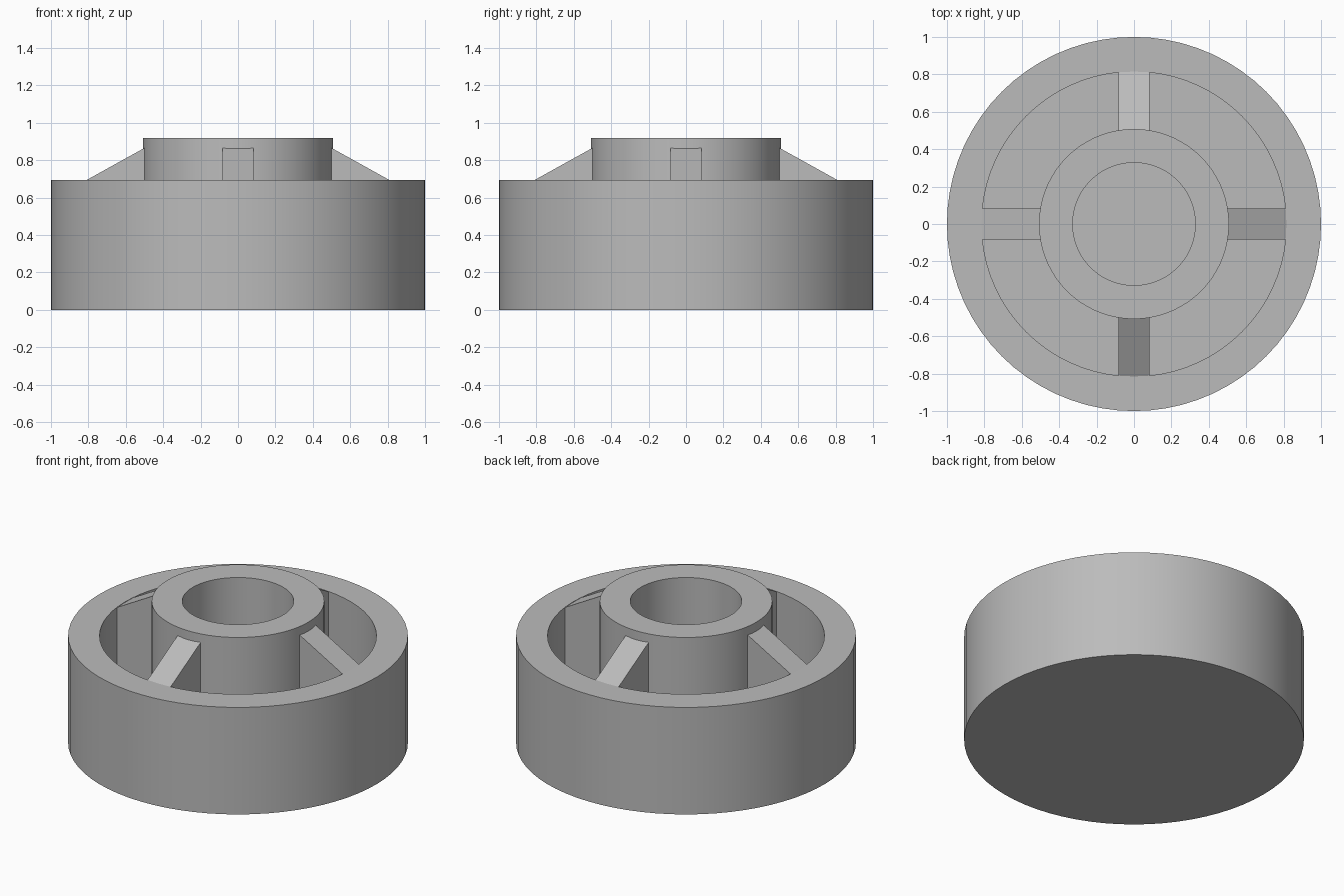
import bpy, bmesh, math
from mathutils import Matrix, Vector

if "Cube" in bpy.data.objects:
    bpy.data.objects.remove(bpy.data.objects["Cube"])

SEGMENTS = 72
FLOOR = 0.1
RIM_TOP, HUB_TOP = 0.695, 0.92
RIM_INNER, HUB_OUTER, BORE = 0.815, 0.508, 0.328
RIB_WIDTH = 0.166

grey = bpy.data.materials.new("plain grey")
grey.use_nodes = True
colour = (0.5, 0.5, 0.5, 1)
grey.diffuse_color = colour
grey.node_tree.nodes["Principled BSDF"].inputs["Base Color"].default_value = colour


def add_object(name, bm):
    bmesh.ops.recalc_face_normals(bm, faces=bm.faces)
    mesh = bpy.data.meshes.new(name)
    bm.to_mesh(mesh)
    bm.free()
    mesh.materials.append(grey)
    obj = bpy.data.objects.new(name, mesh)
    bpy.context.collection.objects.link(obj)
    return obj


# Cup body: outer wall, rim, recess, hub and blind bore turned from one profile
profile = [(0, 0), (1, 0), (1, RIM_TOP), (RIM_INNER, RIM_TOP), (RIM_INNER, FLOOR),
           (HUB_OUTER, FLOOR), (HUB_OUTER, HUB_TOP), (BORE, HUB_TOP),
           (BORE, FLOOR), (0, FLOOR)]
bm = bmesh.new()
points = [bm.verts.new((r, 0, z)) for r, z in profile]
edges = [bm.edges.new(pair) for pair in zip(points, points[1:])]
bmesh.ops.spin(bm, geom=points + edges, cent=(0, 0, 0), axis=(0, 0, 1),
               angle=math.tau, steps=SEGMENTS, use_merge=True)
bmesh.ops.remove_doubles(bm, verts=bm.verts, dist=0.0001)
body = add_object("wheel_body", bm)
bpy.context.view_layer.objects.active = body
body.select_set(True)
bpy.ops.object.shade_smooth_by_angle(angle=math.radians(30))

# Four sloping ribs bracing the hub against the rim
side = [(HUB_OUTER - 0.03, FLOOR - 0.02), (RIM_INNER + 0.03, FLOOR - 0.02),
        (RIM_INNER + 0.03, RIM_TOP - 0.02), (RIM_INNER - 0.007, RIM_TOP),
        (HUB_OUTER - 0.03, 0.878)]
for i, name in enumerate(["left", "back", "right", "front"]):
    bm = bmesh.new()
    face = bm.faces.new([bm.verts.new((r, -RIB_WIDTH / 2, z)) for r, z in side])
    result = bmesh.ops.extrude_face_region(bm, geom=[face])
    moved = [v for v in result["geom"] if isinstance(v, bmesh.types.BMVert)]
    bmesh.ops.translate(bm, verts=moved, vec=Vector((0, RIB_WIDTH, 0)))
    bm.transform(Matrix.Rotation(i * math.pi / 2, 4, "Z"))
    add_object(name + "_rib", bm)
